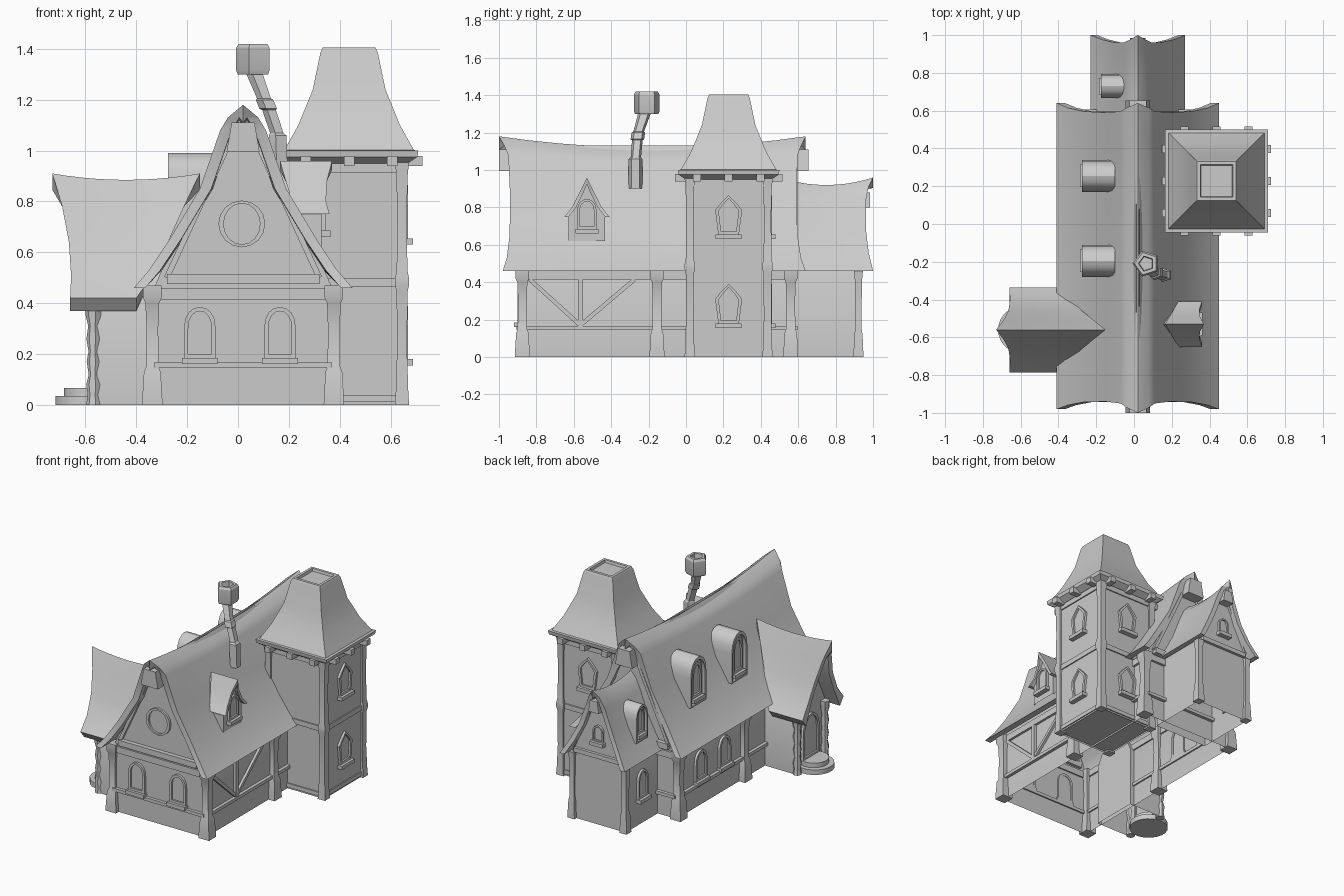
import bpy, bmesh, math
from mathutils import Matrix

if "Cube" in bpy.data.objects:
    bpy.data.objects.remove(bpy.data.objects["Cube"])

grey = bpy.data.materials.new("plain grey")
grey.use_nodes = True
grey.diffuse_color = (0.6, 0.6, 0.6, 1)
grey.node_tree.nodes["Principled BSDF"].inputs["Base Color"].default_value = grey.diffuse_color


def frame(deg, cx, cy):
    # Local frame: u sideways, v up, d outward; 0 front, 90 left, 180 back, 270 right
    return Matrix.Translation((cx, cy, 0)) @ Matrix.Rotation(math.radians(deg), 4, 'Z')


def build(name, verts, faces, M=Matrix()):
    bm = bmesh.new()
    vs = [bm.verts.new(M @ Matrix.Translation(v).translation) for v in verts]
    for f in faces:
        bm.faces.new([vs[i] for i in f])
    bmesh.ops.recalc_face_normals(bm, faces=bm.faces)
    me = bpy.data.meshes.new(name)
    bm.to_mesh(me)
    bm.free()
    me.materials.append(grey)
    ob = bpy.data.objects.new(name, me)
    bpy.context.collection.objects.link(ob)
    return ob


def prism(name, M, pts, d0, d1, open_bottom=False):
    n = len(pts)
    verts = [(u, -d, v) for d in (d0, d1) for u, v in pts]
    faces = [(i, (i + 1) % n, n + (i + 1) % n, n + i) for i in range(int(open_bottom), n)]
    return build(name, verts, faces + [range(n), range(n, 2 * n)], M)


def ring(name, M, outer, inner, d0, d1):
    n = len(outer)
    loops = [(outer, d0), (outer, d1), (inner, d1), (inner, d0)]
    verts = [(u, -d, v) for pts, d in loops for u, v in pts]
    faces = [(k * n + i, k * n + (i + 1) % n, (k + 1) % 4 * n + (i + 1) % n, (k + 1) % 4 * n + i)
             for k in range(4) for i in range(n)]
    return build(name, verts, faces, M)


def box(name, M, u0, u1, v0, v1, d0, d1):
    return prism(name, M, [(u0, v0), (u1, v0), (u1, v1), (u0, v1)], d0, d1)


def beam(name, M, p, q, w, d0, d1):
    du, dv = q[0] - p[0], q[1] - p[1]
    k = w / 2 / math.hypot(du, dv)
    a, b = -dv * k, du * k
    return prism(name, M, [(p[0] + a, p[1] + b), (p[0] - a, p[1] - b),
                           (q[0] - a, q[1] - b), (q[0] + a, q[1] + b)], d0, d1)


def loft(name, rings, n=4, cx=0, cy=0, bottom=True):
    # Rings are (x, y, z, radius); for four sides the radius is the half width
    s = math.sqrt(2) if n == 4 else 1
    verts = [(cx + x + r * s * math.cos((i + .5) * math.tau / n),
              cy + y + r * s * math.sin((i + .5) * math.tau / n), z)
             for x, y, z, r in rings for i in range(n)]
    faces = [(k * n + i, k * n + (i + 1) % n, (k + 1) * n + (i + 1) % n, (k + 1) * n + i)
             for k in range(len(rings) - 1) for i in range(n)]
    faces.append(range(len(verts) - n, len(verts)))
    if bottom:
        faces.append(range(n))
    return build(name, verts, faces)


def column(name, cx, cy, prof, n=4, bottom=True):
    return loft(name, [(0, 0, z, r) for z, r in prof], n, cx, cy, bottom)


def roof(name, M, prof, y0, y1, th, sag, ends, drop=0.0, steps=10):
    # Curved roof shell: bowed verges, sagging ridge, flared eaves
    bow0, eave0, bow1, eave1 = ends
    m = len(prof) - 1
    outer = [(sx * h, z, i / m) for sx, idx in ((-1, range(m, 0, -1)), (1, range(m + 1)))
             for i in idx for h, z in [prof[i]]]
    inner = []
    for u, z, t in reversed(outer):
        low = th * 1.6 if t == 0 else (drop if t == 1 else 0)
        inner.append((math.copysign(max(abs(u) - th, 0.004 * (t > 0)), u), z - low, t))
    section = outer + inner
    n, verts = len(section), []
    for k in range(steps + 1):
        s = k / steps
        for u, z, t in section:
            arc = math.sin(math.pi * t)
            a, b = y0 + bow0 * arc + eave0 * t, y1 + bow1 * arc + eave1 * t
            verts.append((u, a + (b - a) * s, z - sag * 4 * s * (1 - s) * (1 - t)))
    faces = [(k * n + i, k * n + (i + 1) % n, (k + 1) * n + (i + 1) % n, (k + 1) * n + i)
             for k in range(steps) for i in range(n)]
    half = n // 2
    for base in (0, steps * n):
        faces += [(base + i, base + i + 1, base + n - 2 - i, base + n - 1 - i) for i in range(half - 1)]
    return build(name, verts, faces, M)


def body(name, M, w, prof, th, d0, d1, base=0):
    # Walls and gable in one section that fits under the roof
    side = [(min(w, h - th), z) for h, z in reversed(prof[1:])]
    right = [(w, base)] + side
    pts = [(-w, base)] + right + [(0, prof[0][1] - th * 1.8)] + [(-u, v) for u, v in reversed(side)]
    return prism(name, M, pts, d0, d1, open_bottom=True)


def arch(w, h, spring=.58, n=8):
    s = h * spring
    return [(-w, 0), (w, 0)] + [(w * math.cos(a), s + (h - s) * math.sin(a) ** .85)
                                for a in (math.pi * i / n for i in range(n + 1))]


def window(name, M, u, v, d, pts, sill=0.07, k=0.74):
    c = max(p[1] for p in pts) / 2
    outer = [(u + a, v + b) for a, b in pts]
    inner = [(u + a * k, v + c + (b - c) * (k + .1)) for a, b in pts]
    ring(name + "_frame", M, outer, inner, d - .01, d + .016)
    prism(name + "_pane", M, inner, d - .005, d + .004)
    if sill:
        box(name + "_sill", M, u - sill, u + sill, v - .025, v, d - .01, d + .035)


F, L, B, R = [frame(a, .02, 0) for a in (0, 90, 180, 270)]

# Main house
main = [(0, 1.18), (.06, 1.13), (.09, 1.08), (.17, .85), (.29, .65), (.37, .53), (.43, .46)]
roof("main_roof", F, main, -1.0, .64, .045, .06, (.05, .02, -.05, 0))
body("main_walls", F, .35, main, .05, -.575, .885)
FOOT = [(0, .04), (.03, .039), (.13, .033), (.15, .025), (.3, .023), (.4, .027), (.42, .036), (.47, .036)]
for sx, ys in ((1, (-.875, -.155, .56)), (-1, (-.875, -.15, .56))):
    for y in ys:
        column("main_post", .02 + sx * .357, y, FOOT)
for M, a, b, d in ((F, -.35, .35, .885), (L, -.88, .57, .35), (R, -.57, .88, .35), (B, -.35, .35, .575)):
    box("low_rail", M, a, b, .145, .167, d - .01, d + .022)
    box("top_rail", M, a, b, .415, .46, d - .01, d + .016)
for M, d in ((F, .885), (B, .575)):
    box("gable_tie", M, -.3, .3, .475, .515, d - .02, d + .03)
    for sx in (-1, 1):
        beam("gable_batten", M, (sx * .3, .5), (sx * .055, 1.03), .022, d - .02, d + .02)
for M, d in ((F, 1.0), (B, .655)):
    prism("ridge_block", M, [(-.065, .995), (.065, .995), (.045, 1.11), (-.045, 1.11)], d - .2, d)

# Timber bracing
beam("brace_post", L, (-.565, .16), (-.565, .42), .026, .34, .37)
for y in (-.835, -.275):
    beam("brace", L, (y, .415), (-.565, .17), .022, .34, .367)

# Main windows
for u in (-.17, .145):
    window("front_window", F, u, .185, .885, arch(.062, .2))
for u in (-.32, -.06):
    window("side_window", R, u, .185, .35, arch(.062, .2))
disc = [(.092 * math.cos(i * math.tau / 16), .092 * math.sin(i * math.tau / 16) + .092) for i in range(16)]
window("round_window", F, -.005, .62, .885, disc, 0, .78)

# Back wing
wing = [(0, .96), (.04, .91), (.07, .84), (.13, .68), (.19, .56), (.25, .46)]
roof("wing_roof", B, wing, -1.0, -.5, .035, .04, (.04, .0, 0, 0))
body("wing_walls", B, .205, wing, .035, .5, .925)
for sx in (-1, 1):
    column("wing_post", .02 + sx * .2, .922, [(0, .027), (.12, .022), (.15, .017), (.4, .018), (.46, .024)])
    beam("wing_batten", B, (sx * .19, .5), (sx * .03, .85), .016, .91, .94)
box("wing_tie", B, -.18, .18, .465, .495, .9, .945)
prism("wing_ridge_block", B, [(-.04, .8), (.04, .8), (.028, .88), (-.028, .88)], .85, .985)
window("wing_gable_window", B, 0, .58, .925, arch(.04, .11), .05)
window("wing_side_window", R, -.75, .185, .205, arch(.055, .19), .06)

# Arched dormers
def dormer(name, y, w, v, h, front, back):
    M = frame(270, 0, y)
    shape = arch(w, h, .62)
    prism(name + "_body", M, [(a * .9, v + b * .96) for a, b in shape], back, front - .025)
    ring(name + "_hood", M, [(a, v + b) for a, b in shape],
         [(a * .84, v + .01 + b * .9) for a, b in shape], back, front)
    window(name + "_window", M, 0, v + .05, front - .025, arch(w * .6, h * .72), w * .7)


dormer("dormer", .255, .085, .66, .33, .275, .1)
dormer("dormer", -.195, .085, .66, .33, .275, .1)
dormer("wing_dormer", .73, .063, .56, .25, .175, .03)

# Gabled dormer
G = frame(90, 0, -.53)
gable = [(0, .96), (.04, .88), (.08, .80), (.12, .75)]
roof("gabled_dormer_roof", G, gable, -.37, -.165, .022, 0, (.02, .01, 0, -.07))
body("gabled_dormer_body", G, .098, gable, .02, .15, .328, .62)
window("gabled_dormer_window", G, 0, .685, .328, arch(.052, .16), .062)

# Porch
P = frame(270, 0, -.56)
hood = [(0, .91), (.05, .78), (.1, .64), (.16, .51), (.225, .42)]
roof("porch_roof", P, hood, -.73, -.15, .04, .025, (.03, .07, 0, -.25), .05)
body("porch_walls", P, .165, hood, .04, .3, .555)
window("porch_door", P, 0, .065, .555, arch(.09, .3), 0, .8)
for y in (-.71, -.41):
    column("gnarled_post", -.567, y, [(0, .03), (.04, .024), (.08, .03), (.12, .02), (.17, .028), (.21, .021),
                                      (.26, .029), (.31, .022), (.35, .032), (.4, .034)], 7)
column("lower_step", -.595, -.56, [(0, .125), (.035, .125)], 20)
column("upper_step", -.59, -.56, [(.035, .095), (.067, .095)], 20)

# Tower
TX, TY = .437, .228
column("tower_walls", TX, TY, [(0, .216), (.97, .216)], bottom=False)
for z0, z1 in ((.012, .04), (.465, .5), (.915, .97)):
    column("tower_band", TX, TY, [(z0, .224), (z1, .224)])
for sx in (-1, 1):
    for sy in (-1, 1):
        column("tower_post", TX + sx * .208, TY + sy * .208,
               [(0, .028), (.04, .025), (.2, .02), (.44, .021), (.47, .027), (.5, .027), (.53, .021),
                (.75, .019), (.9, .022), (.96, .028)])
column("tower_roof", TX, TY, [(.95, .23), (.975, .268), (1.0, .272), (1.002, .255), (1.1, .2), (1.24, .143),
                              (1.385, .113), (1.405, .104), (1.405, .086), (1.388, .082)])
point = [(-.055, 0), (.055, 0), (.072, .13), (.045, .165), (0, .21), (-.045, .165), (-.072, .13)]
for deg in (0, 90, 180, 270):
    T = frame(deg, TX, TY)
    for u in (-.17, 0, .17):
        box("eave_bracket", T, u - .021, u + .021, .94, .978, .2, .288)
    if deg in (90, 180):
        window("tower_window", T, 0, .655, .216, point, .07)
        window("tower_window", T, 0, .18, .216, point, .07)

# Crooked chimney
loft("chimney_stem", [(.165, -.27, .9, .038), (.16, -.27, 1.06, .038), (.155, -.268, 1.07, .029),
                      (.125, -.26, 1.16, .03), (.122, -.26, 1.165, .038), (.108, -.255, 1.2, .038),
                      (.105, -.253, 1.205, .03), (.065, -.22, 1.31, .036)], 5)
loft("chimney_head", [(.065, -.21, 1.3, .066), (.065, -.21, 1.315, .072), (.065, -.21, 1.405, .072),
                      (.065, -.21, 1.42, .062), (.065, -.21, 1.42, .042), (.065, -.21, 1.38, .038)], 5)

# Soft curves with crisp edges
bpy.ops.object.select_all(action='DESELECT')
for ob in bpy.context.scene.objects:
    if ob.type == 'MESH':
        ob.select_set(True)
        bpy.context.view_layer.objects.active = ob
bpy.ops.object.shade_smooth_by_angle(angle=math.radians(28))
